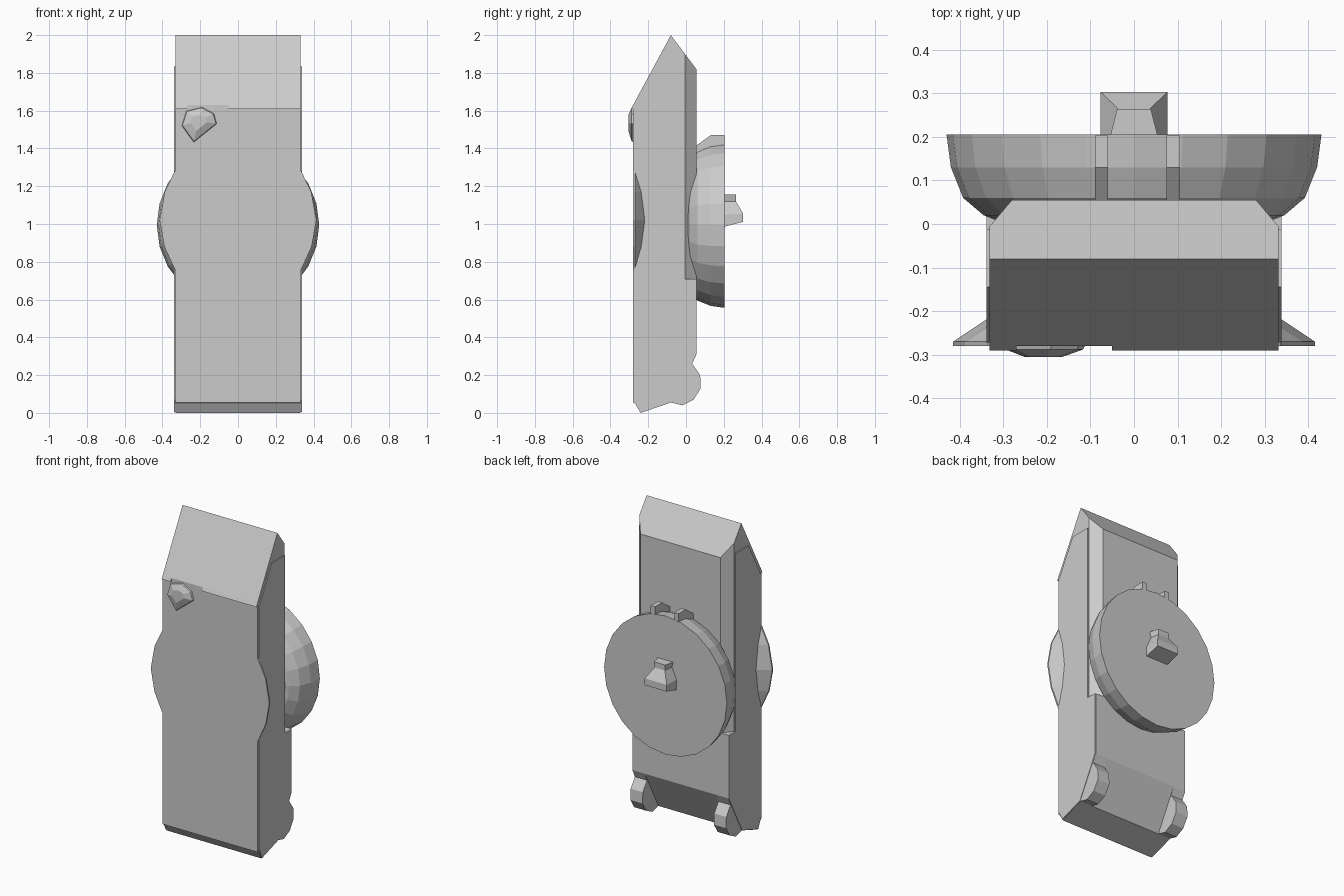
import bpy, bmesh, math
from mathutils import Vector

if "Cube" in bpy.data.objects:
    bpy.data.objects.remove(bpy.data.objects["Cube"])


def finish(bm, name):
    bmesh.ops.recalc_face_normals(bm, faces=bm.faces)
    me = bpy.data.meshes.new(name)
    bm.to_mesh(me)
    bm.free()
    ob = bpy.data.objects.new(name, me)
    bpy.context.collection.objects.link(ob)
    return ob


def loft(bm, rings):
    """Skin equal-length closed rings and cap both ends."""
    vs = [[bm.verts.new(p) for p in r] for r in rings]
    n = len(vs[0])
    for a, b in zip(vs, vs[1:]):
        for i in range(n):
            j = (i + 1) % n
            bm.faces.new((a[i], a[j], b[j], b[i]))
    bm.faces.new(vs[0])
    bm.faces.new(vs[-1])


def prism(name, yz, x0, x1, cuts=()):
    """Side profile extruded along x, then trimmed by planes (point, normal)."""
    bm = bmesh.new()
    loft(bm, [[(x, y, z) for y, z in yz] for x in (x0, x1)])
    for co, no in cuts:
        geom = bm.verts[:] + bm.edges[:] + bm.faces[:]
        res = bmesh.ops.bisect_plane(bm, geom=geom, plane_co=co, plane_no=no, clear_outer=True)
        edges = [e for e in res["geom_cut"] if isinstance(e, bmesh.types.BMEdge)]
        bmesh.ops.edgeloop_fill(bm, edges=edges)
    return finish(bm, name)


def hull(name, pts):
    bm = bmesh.new()
    for p in pts:
        bm.verts.new(p)
    bmesh.ops.convex_hull(bm, input=bm.verts[:])
    return finish(bm, name)


W = 0.332

# Lower body, square back corners
prism("lower_body", [(-0.24, 0), (-0.27, 0.05), (-0.28, 0.055), (-0.28, 0.71),
                     (0.055, 0.71), (0.055, 0.31), (-0.08, 0.055)], -W, W)

# Upper body with wedge top and chamfered back corners
prism("upper_body", [(-0.28, 0.71), (-0.28, 1.63), (-0.08, 2.0), (0.055, 1.82), (0.055, 0.71)],
      -W, W, [(Vector((s * 0.335, -0.01, 1)), Vector((s * 0.065, 0.055, 0))) for s in (1, -1)])

# Overhanging lip of the top cap, with a notch above the button
for x0, x1 in ((-W, -0.27), (-0.05, W)):
    prism("cap_lip", [(-0.279, 1.61), (-0.29, 1.61), (-0.279, 1.632)], x0, x1)

# Mirrored side parts
for s, side in ((1, "right"), (-1, "left")):
    prism("side_panel_" + side,
          [(-0.24, 0.005), (-0.272, 0.07), (-0.272, 1.6), (-0.145, 1.835), (-0.011, 1.835),
           (-0.011, 0.71), (0.054, 0.71), (0.054, 0.31), (-0.08, 0.056)], s * 0.32, s * 0.338)
    # Rounded foot at the lower back corner
    prism("foot_" + side,
          [(-0.08, 0.055), (-0.02, 0.04), (0.04, 0.07), (0.078, 0.13), (0.075, 0.2),
           (0.033, 0.26), (0.055, 0.31), (-0.02, 0.31)], s * 0.25, s * 0.335)
    # Lens-shaped flare on the front edge
    pts = []
    for z, x, y in ((1.28, 0.335, -0.272), (1.17, 0.388, -0.232), (1.02, 0.415, -0.213),
                    (0.88, 0.39, -0.232), (0.76, 0.335, -0.272)):
        pts += [(s * x, -0.28, z), (s * x, -0.27, z), (s * 0.33, y, z), (s * 0.33, -0.28, z)]
    hull("edge_flare_" + side, pts)

# Front button: low faceted dome
outline = [(-0.3, 1.52), (-0.275, 1.6), (-0.19, 1.62), (-0.125, 1.585), (-0.11, 1.53), (-0.235, 1.43)]
c = Vector((-0.21, 1.545))
bm = bmesh.new()
loft(bm, [[(c.x + (x - c.x) * k, y, c.y + (z - c.y) * k) for x, z in outline]
          for k, y in ((1, -0.275), (0.93, -0.288), (0.45, -0.305))])
finish(bm, "front_button")

# Back disc: faceted dome with a flat rear face
N = 24
bm = bmesh.new()
loft(bm, [[(r * math.cos(2 * math.pi * i / N), y, 0.995 + 1.02 * r * math.sin(2 * math.pi * i / N))
           for i in range(N)]
          for r, y in ((0.32, 0.01), (0.345, 0.02), (0.392, 0.06), (0.42, 0.13), (0.43, 0.205))])
finish(bm, "back_disc")

# Two small tabs on top of the disc
for x in (-0.075, 0.09):
    prism("disc_tab", [(0.05, 1.34), (0.055, 1.415), (0.13, 1.47), (0.203, 1.47), (0.203, 1.38)],
          x - 0.015, x + 0.015)

# Flared knob in the disc centre
bm = bmesh.new()
loft(bm, [[(-w, 0.2, za), (w, 0.2, za), (w * f, y, zb), (-w * f, y, zb)]
          for w, f, y, za, zb in ((0.077, 1, 0.303, 0.985, 1.012), (0.077, 1, 0.303, 1.05, 1.055),
                                  (0.045, 0.8, 0.264, 1.12, 1.12), (0.055, 0.7, 0.264, 1.155, 1.155))])
finish(bm, "knob")
